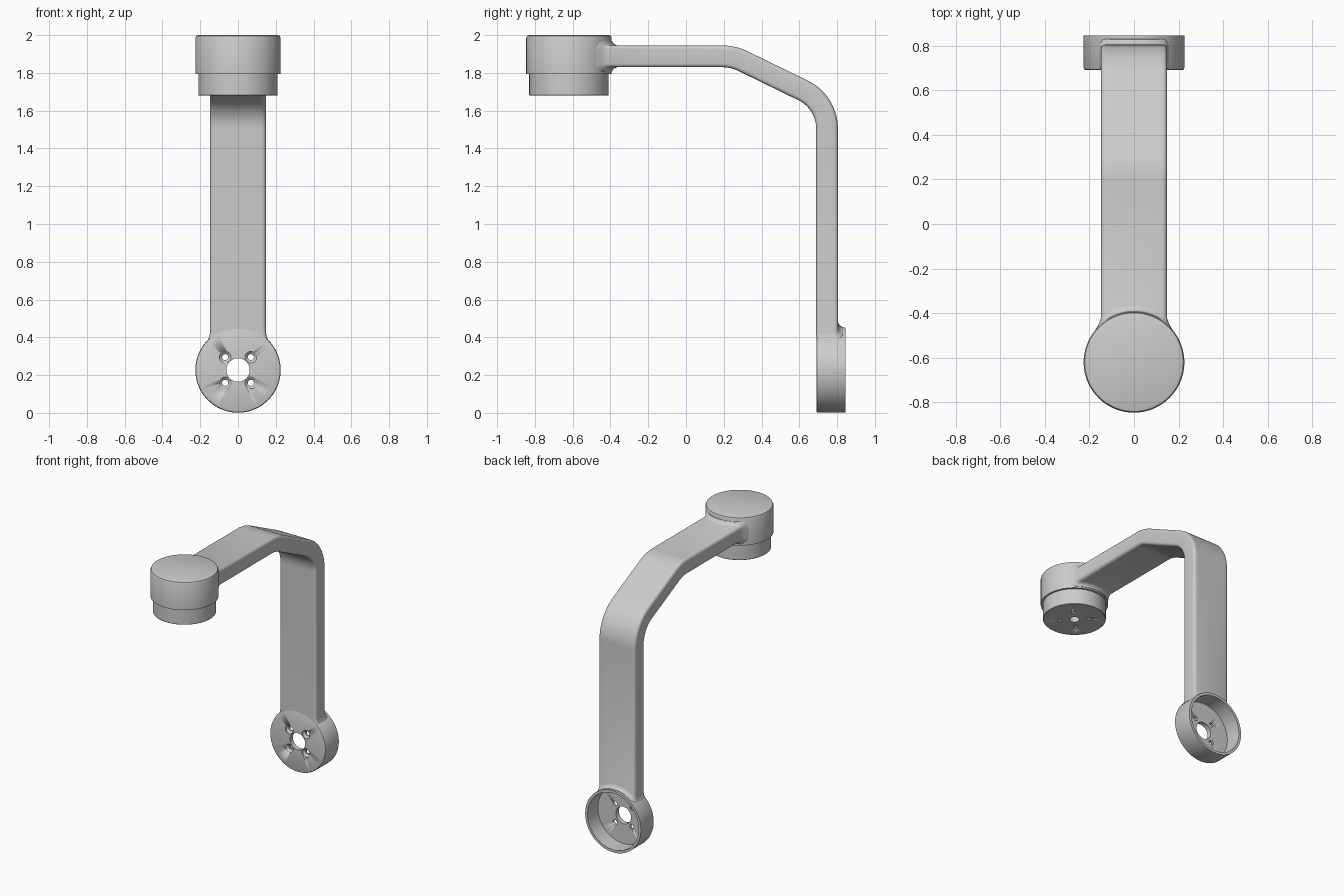
import bpy, bmesh
from math import sin, cos, tan, pi, radians, sqrt

if "Cube" in bpy.data.objects:
    bpy.data.objects.remove(bpy.data.objects["Cube"])

SEG = 72
R = 0.226            # outer radius of both round housings
TOP_Y = -0.62        # axis of the upper housing
BASE_Z = 0.227       # axis of the lower mount
BOLT = 0.068         # bolt pattern offset


def finish(bm, name, angle=30):
    bmesh.ops.remove_doubles(bm, verts=bm.verts, dist=1e-5)
    bmesh.ops.recalc_face_normals(bm, faces=bm.faces)
    me = bpy.data.meshes.new(name)
    bm.to_mesh(me)
    bm.free()
    ob = bpy.data.objects.new(name, me)
    bpy.context.collection.objects.link(ob)
    bpy.ops.object.select_all(action='DESELECT')
    ob.select_set(True)
    bpy.context.view_layer.objects.active = ob
    bpy.ops.object.shade_smooth_by_angle(angle=radians(angle))
    return ob


def add_lathe(bm, profile, cx=0, cy=0, closed=False, seg=SEG):
    """Revolve (radius, height) points about local z."""
    rings = [[bm.verts.new((cx + r * cos(2 * pi * i / seg), cy + r * sin(2 * pi * i / seg), z))
              for i in range(seg)] for r, z in profile]
    pairs = list(zip(rings, rings[1:])) + ([(rings[-1], rings[0])] if closed else [])
    for a, b in pairs:
        for i in range(seg):
            j = (i + 1) % seg
            bm.faces.new((a[i], a[j], b[j], b[i]))


def lathe(name, profile, closed=False):
    bm = bmesh.new()
    add_lathe(bm, profile, closed=closed)
    return finish(bm, name)


def drill(ob, profile):
    """Cut the four bolt holes with a revolved cutter."""
    bm = bmesh.new()
    for sx in (-1, 1):
        for sy in (-1, 1):
            add_lathe(bm, profile, sx * BOLT, sy * BOLT, seg=24)
    cutter = finish(bm, "bolt_cutter")
    cutter.hide_render = True
    mod = ob.modifiers.new("bolt_holes", 'BOOLEAN')
    mod.operation = 'DIFFERENCE'
    mod.solver = 'EXACT'
    mod.object = cutter
    bpy.context.view_layer.objects.active = ob
    bpy.ops.object.modifier_apply(modifier=mod.name)
    bpy.data.objects.remove(cutter)


# Lower mount: open cup facing back with centre hole and countersunk bolt holes
mount = lathe("base_mount", [(0.062, 0), (R - 0.01, 0), (R - 0.003, 0.003), (R, 0.01), (R, 0.155),
                             (0.207, 0.155), (0.207, 0.035), (0.062, 0.035)], closed=True)
drill(mount, [(0, -0.01), (0.031, -0.01), (0.031, 0.006), (0.016, 0.02), (0.016, 0.06), (0, 0.06)])
mount.rotation_euler = (-pi / 2, 0, 0)
mount.location = (0, 0.69, BASE_Z)

# Upper housing: closed cap opening downward
cap = lathe("motor_cap", [(0, 0), (R - 0.015, 0), (R - 0.005, 0.004), (R, 0.015), (R, 0.205),
                          (0.2115, 0.205), (0.2115, 0.035), (0, 0.035)])
cap.rotation_euler = (pi, 0, 0)
cap.location = (0, TOP_Y, 2.0)

# Motor body seated in the cap, with shaft hole and bolt holes underneath
motor = lathe("motor_body", [(0, 0.05), (0.033, 0.05), (0.033, 0), (0.207, 0), (0.21, 0.003),
                             (0.21, 0.28), (0, 0.28)])
drill(motor, [(0, -0.01), (0.012, -0.01), (0.012, 0.05), (0, 0.05)])
motor.location = (0, TOP_Y, 1.68)

# Arm cross-section: rounded rectangle as (x, thickness, normal x, normal thickness)
HW, HT, CR = 0.148, 0.0575, 0.02
section = []
for k, (su, sv) in enumerate(((1, 1), (-1, 1), (-1, -1), (1, -1))):
    for i in range(6):
        a = pi / 2 * (k + i / 5)
        section.append((su * (HW - CR) + CR * cos(a), sv * (HT - CR) + CR * sin(a), cos(a), sin(a)))
    if k in (0, 2):
        for i in range(1, 14):
            section.append((su * (HW - CR) * (1 - 2 * i / 14), sv * HT, 0, sv))

# Arm path in the side plane: two filleted bends, as (y, z, normal angle)
SLOPE = radians(26)
c1 = (0.25, 1.8875)
c2 = (0.7465, 1.8875 - 0.4965 * tan(SLOPE))
path = []
for (y, z), rad, a0, a1, n in ((c1, 0.25, pi / 2, pi / 2 - SLOPE, 8),
                               (c2, 0.225, pi / 2 - SLOPE, 0, 14)):
    t = rad * tan((a0 - a1) / 2)
    sy, sz = y - t * sin(a0), z + t * cos(a0)
    oy, oz = sy - rad * cos(a0), sz - rad * sin(a0)
    for i in range(n + 1):
        a = a0 + (a1 - a0) * i / n
        path.append((oy + rad * cos(a), oz + rad * sin(a), a))

# Flare of the arm where it meets a round housing: (distance from wall, widening)
flare = [(-0.008, 0.028), (0.002, 0.024), (0.007, 0.014), (0.015, 0.006), (0.03, 0)]

bm = bmesh.new()
rings = []
for d, f in flare:
    ring = []
    for u, v, nu, nv in section:
        x = u + f * nu
        ring.append(bm.verts.new((x, TOP_Y + sqrt(R * R - x * x) + d, c1[1] + v + f * nv)))
    rings.append(ring)
for y, z, a in path:
    rings.append([bm.verts.new((u, y + v * cos(a), z + v * sin(a))) for u, v, _, _ in section])
for d, f in reversed(flare):
    ring = []
    for u, v, nu, nv in section:
        x = u + 0.4 * f * nu
        ring.append(bm.verts.new((x, c2[0] + v + f * max(nv, 0), BASE_Z + sqrt(R * R - x * x) + d)))
    rings.append(ring)
for a, b in zip(rings, rings[1:]):
    for i in range(len(a)):
        j = (i + 1) % len(a)
        bm.faces.new((a[i], a[j], b[j], b[i]))
finish(bm, "bent_arm", 40)
